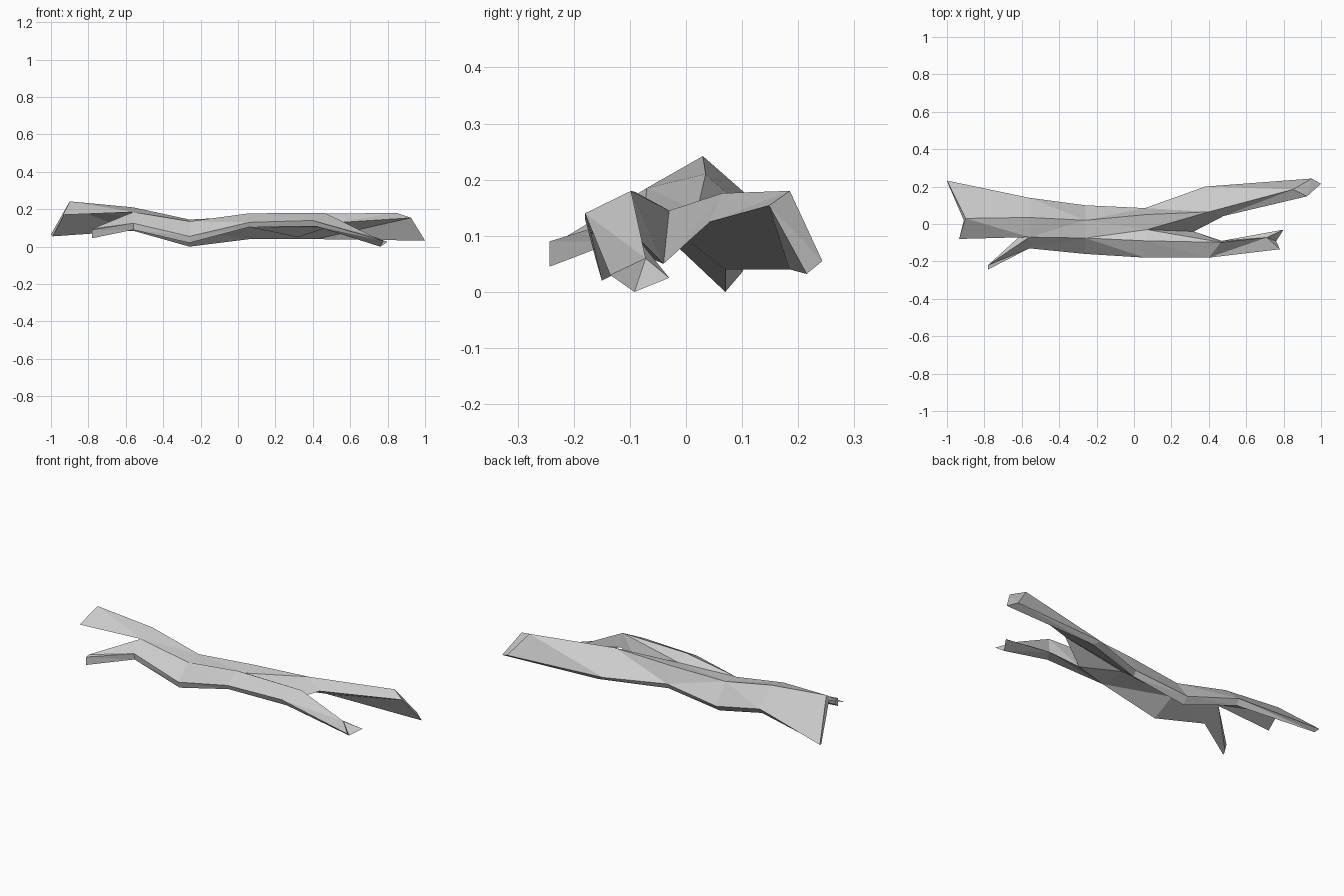
import bpy
import bmesh

default_cube = bpy.data.objects.get("Cube")
if default_cube:
    bpy.data.objects.remove(default_cube, do_unlink=True)

bm = bmesh.new()


def points(**named):
    """Turn named coordinates into a dictionary of mesh vertices."""
    return {name: bm.verts.new(co) for name, co in named.items()}


def section(x, **named):
    """Cross-section of the trunk, every point at the same x."""
    return points(**{name: (x, y, z) for name, (y, z) in named.items()})


def strip(start, end, order):
    """Join two sections with one quad per neighbouring pair of names."""
    for a, b in zip(order, order[1:] + order[:1]):
        bm.faces.new((start[a], start[b], end[b], end[a]))


def cap(ring, order):
    bm.faces.new([ring[name] for name in order])


# Trunk: an arched shell, thin at its front lip and rear lip
left = section(-0.56, ridge=(0.035, 0.21), shelf=(-0.07, 0.185),
               lip=(-0.13, 0.125), lip_under=(-0.125, 0.09),
               hollow=(-0.02, 0.15), rear_under=(0.12, 0.085), rear=(0.14, 0.115))
middle = section(-0.26, ridge=(0.02, 0.145), shelf=(-0.075, 0.135),
                 lip=(-0.16, 0.055), lip_under=(-0.15, 0.02),
                 hollow=(-0.02, 0.085), rear_under=(0.07, 0.0), rear=(0.1, 0.035))
right = section(0.06, ridge=(0.05, 0.16), shelf=(-0.09, 0.178),
                lip=(-0.18, 0.13), lip_under=(-0.17, 0.105),
                hollow=(-0.02, 0.11), rear_under=(0.07, 0.04), rear=(0.085, 0.07))
fork = points(top=(0.07, -0.03, 0.145), crotch=(0.32, -0.04, 0.05))

around = ["ridge", "shelf", "lip", "lip_under", "hollow", "rear_under", "rear"]
strip(left, middle, around)
for a, b in zip(around[1:], around[2:] + around[:1]):
    bm.faces.new((middle[a], middle[b], right[b], right[a]))
bm.faces.new((middle["ridge"], middle["shelf"], fork["top"], right["ridge"]))
bm.faces.new((middle["shelf"], right["shelf"], fork["top"]))

# Left rear branch: a broad folded sheet
sheet = ["ridge", "shelf", "hollow", "rear_under", "rear"]
sheet_end = points(ridge=(-0.9, 0.03, 0.242), shelf=(-0.935, -0.08, 0.17),
                   hollow=(-0.91, 0.02, 0.212), rear_under=(-0.99, 0.205, 0.055),
                   rear=(-1.0, 0.232, 0.065))
strip(left, sheet_end, sheet)
cap(sheet_end, sheet)

# Left front branch: a thin pointed blade
blade = ["shelf", "lip", "lip_under", "hollow"]
blade_end = points(shelf=(-0.78, -0.22, 0.095), lip=(-0.78, -0.243, 0.09),
                   lip_under=(-0.78, -0.243, 0.045), hollow=(-0.775, -0.225, 0.06))
strip(left, blade_end, blade)
cap(blade_end, blade)

# Right rear branch
rear_limb = ["ridge", "inner", "rear_under", "rear"]
rear_start = points(ridge=(0.4, 0.065, 0.176), inner=(0.48, 0.043, 0.125),
                    rear_under=(0.42, 0.185, 0.04), rear=(0.38, 0.2, 0.065))
rear_end = points(ridge=(0.85, 0.185, 0.18), inner=(0.925, 0.148, 0.154),
                  rear_under=(1.0, 0.215, 0.032), rear=(0.95, 0.243, 0.055))
strip(rear_start, rear_end, rear_limb)
cap(rear_end, rear_limb)

# Right front branch, ending in a notched tip
front_limb = ["shelf", "lip", "lip_under", "inner"]
front_start = points(shelf=(0.465, -0.098, 0.18), lip=(0.4, -0.18, 0.14),
                     lip_under=(0.42, -0.165, 0.108), inner=(0.47, -0.09, 0.1))
front_end = points(shelf=(0.71, -0.072, 0.06), lip=(0.78, -0.135, 0.03),
                   lip_under=(0.76, -0.092, 0.0), inner=(0.8, -0.03, 0.025))
strip(front_start, front_end, front_limb)
cap(front_end, front_limb)

# Fork: webs that join the trunk to both right branches
for a, b in (("shelf", "lip"), ("lip", "lip_under")):
    bm.faces.new((right[a], right[b], front_start[b], front_start[a]))
for a, b in (("rear_under", "rear"), ("rear", "ridge")):
    bm.faces.new((right[a], right[b], rear_start[b], rear_start[a]))
top, crotch = fork["top"], fork["crotch"]
webs = [
    (right["shelf"], front_start["shelf"], top),
    (top, front_start["shelf"], front_start["inner"], crotch),
    (top, crotch, rear_start["inner"], rear_start["ridge"]),
    (top, rear_start["ridge"], right["ridge"]),
    (right["lip_under"], front_start["lip_under"], front_start["inner"]),
    (right["lip_under"], front_start["inner"], crotch, right["hollow"]),
    (right["hollow"], crotch, rear_start["inner"]),
    (right["hollow"], rear_start["inner"], rear_start["rear_under"], right["rear_under"]),
]
for web in webs:
    bm.faces.new(web)

bmesh.ops.recalc_face_normals(bm, faces=bm.faces)
bmesh.ops.triangulate(bm, faces=bm.faces)

mesh = bpy.data.meshes.new("forked_branch")
bm.to_mesh(mesh)
bm.free()
branch = bpy.data.objects.new("forked_branch", mesh)
bpy.context.collection.objects.link(branch)

# Plain grey material, flat shaded
grey = (0.6, 0.6, 0.6, 1.0)
material = bpy.data.materials.new("light_grey")
material.use_nodes = True
material.diffuse_color = grey
material.node_tree.nodes["Principled BSDF"].inputs["Base Color"].default_value = grey
mesh.materials.append(material)
